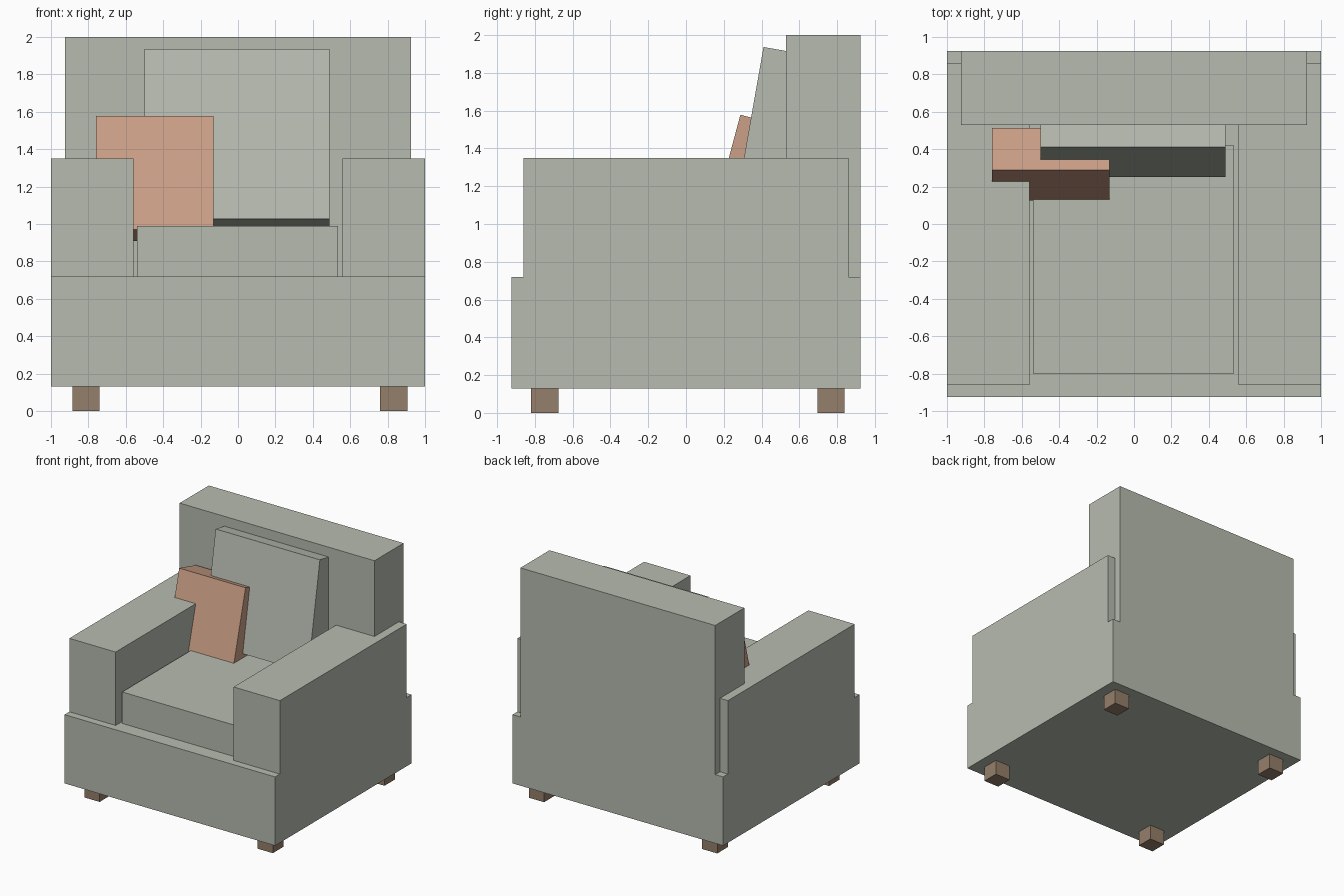
import bpy
import bmesh
from math import radians
from mathutils import Matrix, Vector

cube = bpy.data.objects.get("Cube")
if cube:
    bpy.data.objects.remove(cube, do_unlink=True)


def material(name, rgb):
    mat = bpy.data.materials.new(name)
    mat.use_nodes = True
    mat.diffuse_color = (*rgb, 1)
    mat.node_tree.nodes["Principled BSDF"].inputs["Base Color"].default_value = (*rgb, 1)
    return mat


sage = material("sage fabric", (0.47, 0.50, 0.43))
peach = material("peach fabric", (0.60, 0.35, 0.24))
wood = material("brown wood", (0.30, 0.21, 0.145))


def box(name, x, y, z, mat, pivot=(0, 0, 0), lean=0):
    """Box from three (min, max) ranges, placed at a pivot and leaned back."""
    bm = bmesh.new()
    bmesh.ops.create_cube(bm, size=1)
    spans = (x, y, z)
    size = Matrix.Diagonal([b - a for a, b in spans] + [1])
    centre = Matrix.Translation(Vector([(a + b) / 2 for a, b in spans]))
    place = Matrix.Translation(Vector(pivot)) @ Matrix.Rotation(radians(-lean), 4, "X")
    bm.transform(place @ centre @ size)
    mesh = bpy.data.meshes.new(name)
    bm.to_mesh(mesh)
    bm.free()
    mesh.materials.append(mat)
    obj = bpy.data.objects.new(name, mesh)
    bpy.context.collection.objects.link(obj)
    return obj


# Upholstered frame
box("base", (-1, 1), (-0.925, 0.925), (0.13, 0.72), sage)
box("backrest", (-0.925, 0.925), (0.53, 0.925), (0.72, 2), sage)
box("left_arm", (0.56, 1), (-0.86, 0.86), (0.72, 1.35), sage)
box("right_arm", (-1, -0.56), (-0.86, 0.86), (0.72, 1.35), sage)

# Cushions: the loose ones lean back about their lower front edge
box("seat_cushion", (-0.54, 0.535), (-0.8, 0.42), (0.72, 0.99), sage)
box("back_cushion", (-0.5, 0.49), (0, 0.25), (0, 0.924), sage, (0, 0.25, 1.027), 10)
box("throw_pillow", (-0.76, -0.13), (0, 0.233), (0, 0.63), peach, (0, 0.125, 0.97), 15)

# Legs
for side, x in (("right", -0.885), ("left", 0.76)):
    for end, y in (("front", -0.82), ("back", 0.695)):
        box(f"{end}_{side}_leg", (x, x + 0.145), (y, y + 0.145), (0, 0.13), wood)
